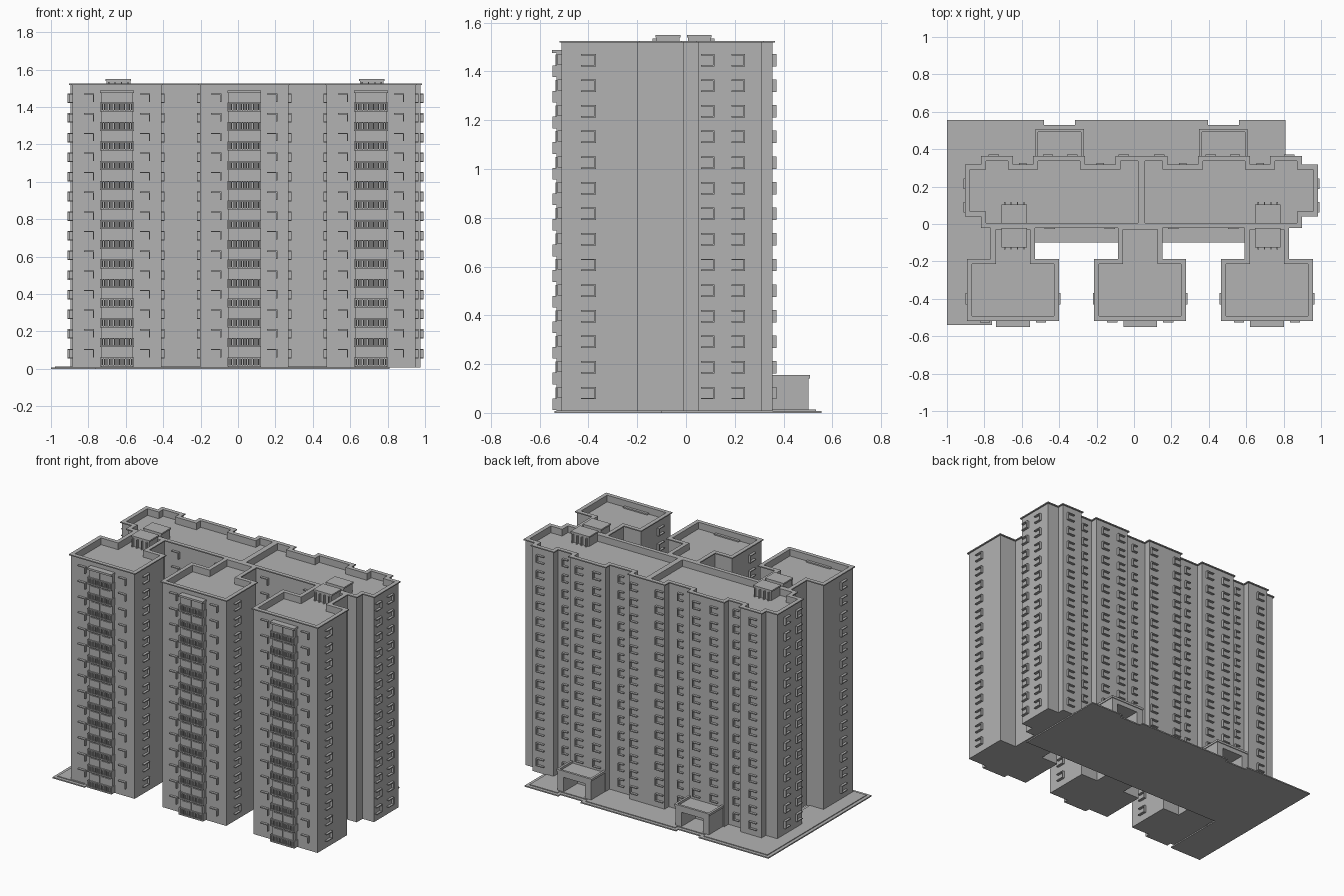
import bpy, bmesh

cube = bpy.data.objects.get("Cube")
if cube:
    bpy.data.objects.remove(cube)

mat = bpy.data.materials.new("concrete_grey")
mat.use_nodes = True
GREY = (0.45, 0.45, 0.45, 1)
mat.diffuse_color = GREY
mat.node_tree.nodes["Principled BSDF"].inputs["Base Color"].default_value = GREY

CX = 0.04            # symmetry axis of the block
FLOORS, PITCH, FIRST = 14, 0.105, 0.107
BASE, ROOF, TOP = 0.008, 1.48, 1.525
FRONT, BACK = -0.51, 0.355


def finish(name, bm):
    bmesh.ops.recalc_face_normals(bm, faces=bm.faces)
    mesh = bpy.data.meshes.new(name)
    bm.to_mesh(mesh)
    bm.free()
    mesh.materials.append(mat)
    obj = bpy.data.objects.new(name, mesh)
    bpy.context.collection.objects.link(obj)
    return obj


def box(bm, x0, x1, y0, y1, z0, z1):
    vs = bmesh.ops.create_cube(bm, size=1)["verts"]
    bmesh.ops.scale(bm, vec=(x1 - x0, y1 - y0, z1 - z0), verts=vs)
    bmesh.ops.translate(bm, vec=((x0 + x1) / 2, (y0 + y1) / 2, (z0 + z1) / 2), verts=vs)


def offset(pts, d):
    """Grow a counter-clockwise right-angled outline by d."""
    out = []
    for i, (x, y) in enumerate(pts):
        ox = oy = 0
        for a, b in ((pts[i - 1], (x, y)), ((x, y), pts[(i + 1) % len(pts)])):
            dx, dy = b[0] - a[0], b[1] - a[1]
            if abs(dx) > abs(dy):
                oy = -d if dx > 0 else d
            else:
                ox = d if dy > 0 else -d
        out.append((x + ox, y + oy))
    return out


def stack(name, pts, levels):
    """Stack of offset outlines, joined into a closed shell."""
    bm = bmesh.new()
    rings = [[bm.verts.new((x, y, z)) for x, y in offset(pts, d)] for d, z in levels]
    for a, b in zip(rings, rings[1:]):
        for i in range(len(a)):
            bm.faces.new((a[i - 1], a[i], b[i], b[i - 1]))
    bm.faces.new(rings[0][::-1])
    bm.faces.new(rings[-1])
    return finish(name, bm)


def tower(name, pts):
    """Walls with an overhanging coping and a sunken roof."""
    stack(name, pts, [(0, BASE), (0, TOP - 0.007), (0.009, TOP - 0.007),
                      (0.009, TOP), (-0.018, TOP), (-0.018, ROOF)])


def windows(bm, cx, cy, axis, sign, width, full=True):
    """One column of projecting window surrounds on a wall facing axis * sign."""
    depth, t, h = 0.016, 0.006, 0.045

    def bar(a0, a1, z0, z1):
        d0, d1 = sorted((-0.002 * sign, depth * sign))
        if axis == "y":
            box(bm, cx + a0, cx + a1, cy + d0, cy + d1, z0, z1)
        else:
            box(bm, cx + d0, cx + d1, cy + a0, cy + a1, z0, z1)

    for i in range(FLOORS):
        z = FIRST + i * PITCH
        w = width / 2
        bar(-w, w, z - t, z)
        bar(w - t, w, z - h, z - t)
        if full:
            bar(-w, w, z - h - t, z - h)


# Rear slab: two mirrored halves
half = [(0, -0.012), (0.85, -0.012), (0.85, 0.05), (0.935, 0.05), (0.935, 0.31),
        (0.85, 0.31), (0.85, BACK), (0.695, BACK), (0.695, 0.31), (0.572, 0.31),
        (0.572, BACK), (0.31, BACK), (0.31, 0.31), (0.13, 0.31), (0.13, BACK), (0, BACK)]
tower("rear_block_left", [(CX + u, y) for u, y in half])
tower("rear_block_right", [(CX - u, y) for u, y in reversed(half)])

bm = bmesh.new()
for s in (-1, 1):
    for y in (0.09, 0.215):
        windows(bm, CX + s * 0.935, y, "x", s, 0.055)
    for u in (0.095, 0.37, 0.5, 0.79):
        windows(bm, CX + s * u, BACK, "y", 1, 0.055)
    for u in (0.22, 0.635):
        windows(bm, CX + s * u, 0.31, "y", 1, 0.04)
    for u in (0.17, 0.49):
        windows(bm, CX + s * u, -0.012, "y", -1, 0.055, False)
finish("rear_block_windows", bm)

# Three front wings, each with a neck, windows and a balcony bay
for label, cx in (("right", -0.647), ("middle", 0.033), ("left", 0.711)):
    n, w, yb = 0.11, 0.237, -0.197
    tower("wing_" + label, [(cx + x, y) for x, y in (
        (-w, FRONT), (w, FRONT), (w, yb), (n, yb), (n, -0.012),
        (-n, -0.012), (-n, yb), (-w, yb))])

    bm = bmesh.new()
    for s in (-1, 1):
        windows(bm, cx + s * w, -0.4, "x", s, 0.06)
        windows(bm, cx + s * 0.15, FRONT, "y", -1, 0.055, False)
    finish("wing_windows_" + label, bm)

    bm = bmesh.new()
    b = 0.09
    box(bm, cx - b + 0.004, cx + b - 0.004, -0.532, -0.475, BASE, 1.475)
    box(bm, cx - b, cx + b, -0.55, -0.475, 1.475, 1.488)
    for i in range(FLOORS):
        z = 0.02 + i * PITCH
        # floor slab, solid balcony ends and handrail
        box(bm, cx - b, cx + b, -0.548, FRONT, z - 0.008, z)
        box(bm, cx - b, cx + b, -0.548, -0.54, z + 0.034, z + 0.04)
        for s in (-1, 1):
            x = cx + s * (b - 0.003)
            box(bm, x - 0.003, x + 0.003, -0.548, FRONT, z, z + 0.04)
            # pair of glazed panels
            x = cx + s * 0.04
            box(bm, x - 0.034, x + 0.034, -0.536, -0.53, z + 0.004, z + 0.085)
        for k in range(20):
            x = cx - b + 0.009 * (k + 0.5)
            box(bm, x - 0.0025, x + 0.0025, -0.546, -0.542, z, z + 0.034)
    finish("balcony_bay_" + label, bm)

# Rooftop plant boxes with pipe stubs
for label, x in (("right", -0.64), ("left", 0.715)):
    bm = bmesh.new()
    for y0, y1, s in ((-0.125, -0.022, -1), (0.004, 0.105, 1)):
        box(bm, x - 0.064, x + 0.064, y0 + 0.004, y1 - 0.004, ROOF - 0.01, 1.54)
        box(bm, x - 0.069, x + 0.069, y0, y1, 1.54, 1.55)
        edge = y1 if s > 0 else y0
        for k in range(4):
            px = x - 0.051 + k * 0.034
            ya, yb = sorted((edge - s * 0.006, edge + s * 0.012))
            box(bm, px - 0.003, px + 0.003, ya, yb, ROOF, 1.535)
    finish("roof_plant_" + label, bm)

# Rear entrance porches
for label, x in (("right", CX - 0.4375), ("left", CX + 0.4375)):
    bm = bmesh.new()
    y0, y1 = BACK - 0.005, 0.503
    for s in (-1, 1):
        xa, xb = sorted((x + s * 0.08, x + s * 0.125))
        box(bm, xa, xb, y0, y1, BASE, 0.11)
        xa, xb = sorted((x + s * 0.115, x + s * 0.13))
        box(bm, xa, xb, y0, y1 + 0.005, 0.14, 0.155)
    box(bm, x - 0.125, x + 0.125, y0, y1, 0.11, 0.14)
    box(bm, x - 0.115, x + 0.115, y1 - 0.01, y1 + 0.005, 0.14, 0.155)
    finish("entrance_porch_" + label, bm)

# Ground slab with a stepped curb and porch cut-outs
L, R, B, N = -1, 0.81, 0.555, 0.53
slab = [(L, -0.54), (-0.76, -0.54), (-0.76, -0.1), (R, -0.1), (R, B)]
for u in (0.4375, -0.4375):
    slab += [(CX + u + 0.083, B), (CX + u + 0.083, N), (CX + u - 0.083, N), (CX + u - 0.083, B)]
slab += [(L, B)]
stack("ground_slab", slab, [(0, 0), (0, 0.008), (-0.022, 0.008), (-0.022, 0.013)])
